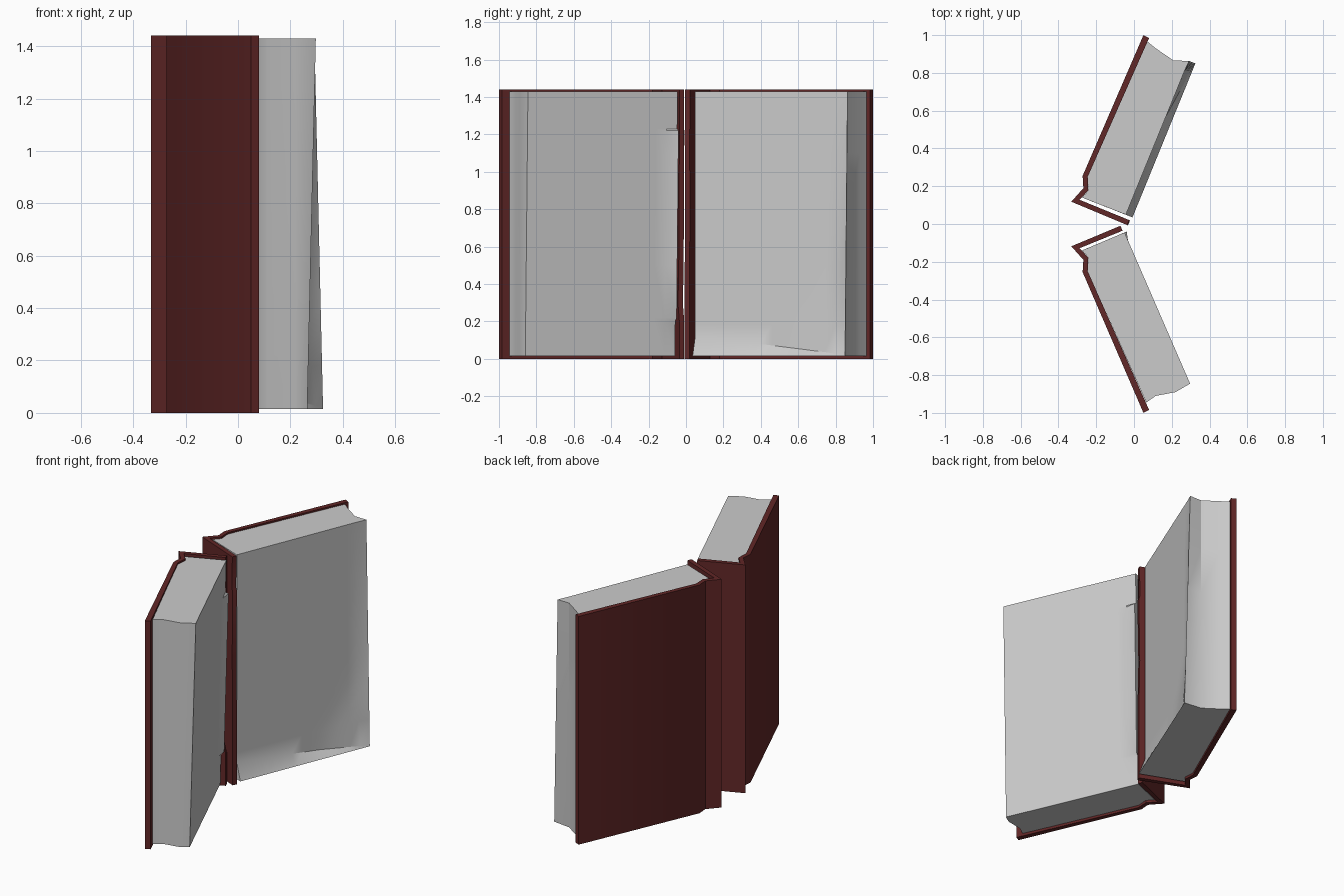
import bpy, bmesh, math

cube = bpy.data.objects.get("Cube")
if cube:
    bpy.data.objects.remove(cube, do_unlink=True)


def material(name, rgb, rough):
    m = bpy.data.materials.new(name)
    m.use_nodes = True
    m.diffuse_color = (*rgb, 1)
    bsdf = m.node_tree.nodes["Principled BSDF"]
    bsdf.inputs["Base Color"].default_value = (*rgb, 1)
    bsdf.inputs["Roughness"].default_value = rough
    return m


RED = material("dark red cloth", (0.12, 0.02, 0.02), 0.8)
PAPER = material("paper grey", (0.6, 0.6, 0.6), 0.9)


def loft(name, rings, mat):
    """Skin a stack of closed rings and cap both ends."""
    bm = bmesh.new()
    rows = [[bm.verts.new(p) for p in ring] for ring in rings]
    n = len(rows[0])
    for a, b in zip(rows, rows[1:]):
        for i in range(n):
            j = (i + 1) % n
            bm.faces.new((a[i], a[j], b[j], b[i]))
    bm.faces.new(rows[0])
    bm.faces.new(rows[-1])
    bmesh.ops.recalc_face_normals(bm, faces=bm.faces)
    me = bpy.data.meshes.new(name)
    bm.to_mesh(me)
    bm.free()
    me.materials.append(mat)
    ob = bpy.data.objects.new(name, me)
    bpy.context.collection.objects.link(ob)
    bpy.ops.object.select_all(action='DESELECT')
    ob.select_set(True)
    bpy.context.view_layer.objects.active = ob
    bpy.ops.object.shade_smooth_by_angle(angle=math.radians(30))
    return ob


def lerp(a, b, t):
    return a + (b - a) * t


# Covers: board, hinge groove and half of the torn spine
BOARD = [(0.08, 0.985), (0.05, 1.0), (-0.272, 0.255), (-0.268, 0.19), (-0.332, 0.118)]
INNER = [(-0.288, 0.128), (-0.242, 0.178), (-0.245, 0.25)]


def cover(name, side, reach, tear):
    rings = []
    for z in (0, 0.2, 0.3, 0.45, 0.8, 1.22, 1.24, 1.44):
        s = reach - tear.get(z, 0)              # torn edge slides along the spine
        x, y = -0.332 + 0.923 * s, 0.118 - 0.385 * s
        ring = BOARD + [(x, y), (x + 0.011, y + 0.026)] + INNER
        rings.append([(px, side * py, z) for px, py in ring])
    return loft(name, rings, RED)


cover("back_cover", 1, 0.325, {0.8: 0.006, 1.24: 0.008, 1.44: 0.004})
cover("front_cover", -1, 0.282, {0.3: 0.02, 0.45: 0.01, 0.8: 0.004})

# Page blocks: fixed outline plus a warped torn face sampled across its width
STEPS = 14


def pages(name, outline, a, b, side, offset, row_height, rows):
    dx, dy = b[0] - a[0], b[1] - a[1]
    length = math.hypot(dx, dy)
    nx, ny = abs(dy) / length, -side * dx / length
    rings = []
    for k, z in enumerate(rows):
        ring = [(x, side * y, z) for x, y in outline]
        for i in range(STEPS + 1):
            t = i / STEPS
            zz = row_height(k, t, z)
            d = offset(k, t, zz)
            ring.append((lerp(a[0], b[0], t) + nx * d, lerp(a[1], b[1], t) + ny * d, zz))
        rings.append(ring)
    return loft(name, rings, PAPER)


# Back block: lower edge keeps a ledge, outer corner flares forward
def back_offset(k, t, z):
    if k == 0:
        return 0.0
    if t == 1:
        return -0.036 * z / 1.43
    return -0.038 * min(1, z / 0.55 + (1 - t) / 0.4)


def back_height(k, t, z):
    return z + 0.1 * (1 - t) if k == 1 else z


pages("back_pages",
      [(0.21, 0.865), (0.115, 0.93), (0.06, 0.975), (-0.246, 0.25),
       (-0.24, 0.18), (-0.275, 0.14)],
      (-0.008, 0.035), (0.325, 0.85), 1, back_offset, back_height,
      [0.015, 0.022, 0.18, 0.26, 0.34, 0.42, 0.5, 0.58, 0.8, 1.1, 1.36, 1.43])


# Front block: thins toward the bottom, with ragged inner corners
def front_offset(k, t, z):
    d = -0.036 * (1 - z / 1.43)
    if t == 0 and 0.21 < z < 1.225:
        d += 0.018
    return d


pages("front_pages",
      [(0.22, 0.89), (0.115, 0.91), (0.065, 0.945), (-0.246, 0.25),
       (-0.24, 0.18), (-0.275, 0.14)],
      (-0.05, -0.045), (0.297, -0.845), -1, front_offset,
      lambda k, t, z: z,
      [0.015, 0.2, 0.22, 0.5, 0.8, 1.1, 1.22, 1.23, 1.43])
